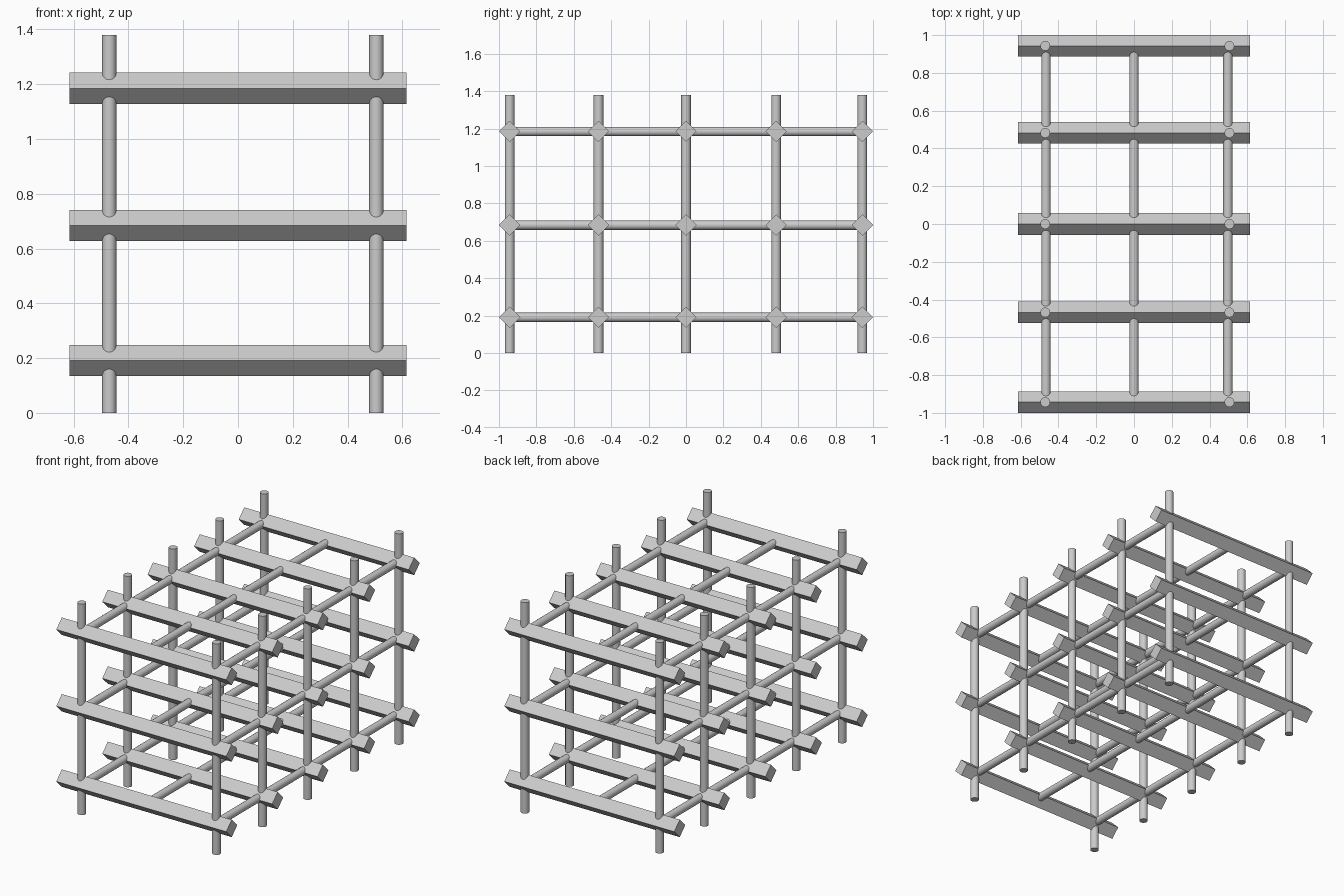
import bpy
from math import pi, radians

if "Cube" in bpy.data.objects:
    bpy.data.objects.remove(bpy.data.objects["Cube"])

BEAM_Y = (-0.943, -0.468, 0.0, 0.482, 0.943)
LEVEL_Z = (0.191, 0.684, 1.185)
POST_X = (-0.47, 0.505)
ROD_X = (-0.466, 0.0, 0.497)


def bar(name, sides, radius, length, location, rotation=(0, 0, 0)):
    bpy.ops.mesh.primitive_cylinder_add(vertices=sides, radius=radius, depth=length,
                                        location=location, rotation=rotation)
    ob = bpy.context.object
    ob.name = name
    if sides > 4:
        bpy.ops.object.shade_smooth_by_angle(angle=radians(40))
    return ob


# Square crossbeams set on edge, running left to right
for z in LEVEL_Z:
    for y in BEAM_Y:
        bar("crossbeam", 4, 0.057, 1.23, (0, y, z), (0, pi / 2, 0))

# Round upright posts through both ends of every beam column
for x in POST_X:
    for y in BEAM_Y:
        bar("upright_post", 24, 0.026, 1.38, (x, y, 0.69))

# Round rods running front to back, ending inside the outer beams
for z in LEVEL_Z:
    for x in ROD_X:
        bar("long_rod", 24, 0.025, 1.886, (x, 0, z - 0.001), (pi / 2, 0, 0))
